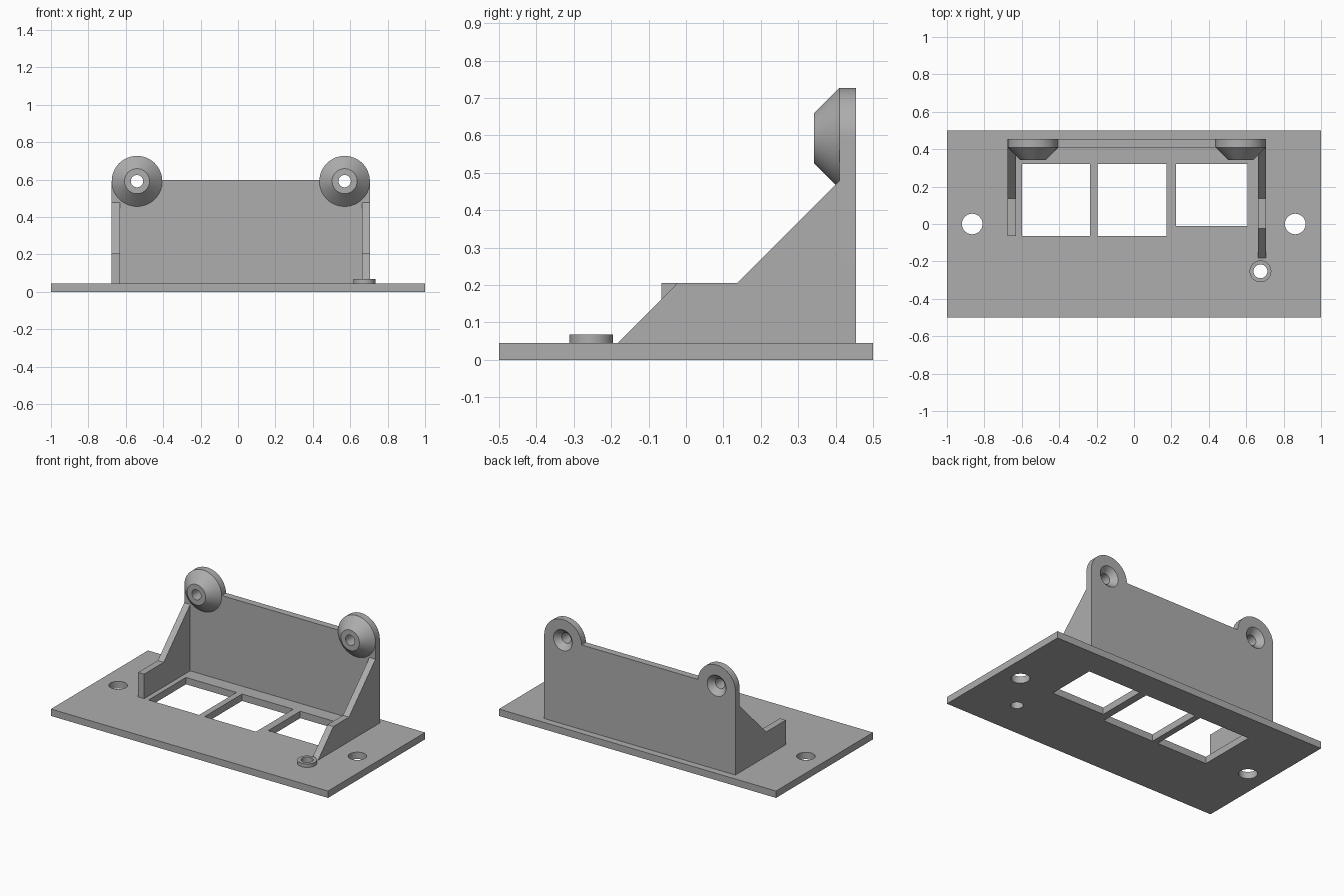
import bpy, bmesh, math
from mathutils import Matrix, Vector

if "Cube" in bpy.data.objects:
    bpy.data.objects.remove(bpy.data.objects["Cube"])

grey = bpy.data.materials.new("plain_grey")
grey.diffuse_color = (0.42, 0.42, 0.42, 1)
grey.use_nodes = True
grey.node_tree.nodes["Principled BSDF"].inputs["Base Color"].default_value = grey.diffuse_color
SEG = 64


def finish(name, bm):
    bmesh.ops.recalc_face_normals(bm, faces=bm.faces[:])
    me = bpy.data.meshes.new(name)
    bm.to_mesh(me)
    bm.free()
    me.materials.append(grey)
    ob = bpy.data.objects.new(name, me)
    bpy.context.collection.objects.link(ob)
    return ob


def prism(name, points, direction):
    """Extrude a closed 3D outline along a direction."""
    bm = bmesh.new()
    face = bm.faces.new([bm.verts.new(p) for p in points])
    ext = bmesh.ops.extrude_face_region(bm, geom=[face])
    verts = [g for g in ext["geom"] if isinstance(g, bmesh.types.BMVert)]
    bmesh.ops.translate(bm, verts=verts, vec=direction)
    return finish(name, bm)


def box(name, x0, x1, y0, y1, z0, z1):
    return prism(name, [(x0, y0, z0), (x1, y0, z0), (x1, y1, z0), (x0, y1, z0)], (0, 0, z1 - z0))


def lathe(name, profile, matrix):
    """Revolve a closed (radius, height) loop about local z; radius 0 makes a pole."""
    bm = bmesh.new()
    rings = []
    for r, h in profile:
        n = SEG if r > 0 else 1
        rings.append([bm.verts.new(matrix @ Vector((r * math.cos(math.tau * i / SEG),
                                                    r * math.sin(math.tau * i / SEG), h)))
                      for i in range(n)])
    for a, b in zip(rings, rings[1:] + rings[:1]):
        if len(a) == len(b) == 1:
            continue
        for i in range(SEG):
            j = (i + 1) % SEG
            quad = [a[i % len(a)], a[j % len(a)], b[j % len(b)], b[i % len(b)]]
            bm.faces.new(list(dict.fromkeys(quad)))
    return finish(name, bm)


def cut(ob, cutters):
    for c in cutters:
        m = ob.modifiers.new("cut", "BOOLEAN")
        m.operation, m.solver, m.object = "DIFFERENCE", "EXACT", c
        bpy.context.view_layer.objects.active = ob
        bpy.ops.object.modifier_apply(modifier=m.name)
        bpy.data.objects.remove(c)


def smooth(ob):
    bpy.ops.object.select_all(action="DESELECT")
    ob.select_set(True)
    bpy.context.view_layer.objects.active = ob
    bpy.ops.object.shade_smooth_by_angle(angle=math.radians(30))


# base plate with windows, mounting holes and a small boss hole
T = 0.045
base = box("base_plate", -1, 1, -0.5, 0.5, 0, T)
cutters = [box("window_cutter", x0, x1, y0, 0.32, -0.1, 0.2)
           for x0, x1, y0 in ((-0.6, -0.235, -0.065), (-0.195, 0.175, -0.065), (0.225, 0.608, -0.01))]
cutters += [lathe("hole_cutter", [(0, -0.1), (r, -0.1), (r, 0.2), (0, 0.2)], Matrix.Translation((x, y, 0)))
            for x, y, r in ((-0.865, 0, 0.055), (0.862, 0, 0.055), (0.676, -0.253, 0.037))]
cut(base, cutters)
smooth(base)

# raised ring around the small hole
smooth(lathe("boss_ring", [(0.037, T), (0.058, T), (0.058, 0.068), (0.037, 0.068)],
             Matrix.Translation((0.676, -0.253, 0))))

# back wall with two rounded ears
XL, XR, YF, YB = -0.675, 0.705, 0.41, 0.455
R, EZ, WZ = 0.135, 0.592, 0.597
EARS = (0.57, -0.54)
tilt = math.asin((WZ - EZ) / R)
outline = [(XL, YF, T), (XR, YF, T)]
for cx, a0, a1 in ((EARS[0], 0, math.pi - tilt), (EARS[1], tilt, math.pi)):
    for i in range(33):
        a = a0 + (a1 - a0) * i / 32
        outline.append((cx + R * math.cos(a), YF, EZ + R * math.sin(a)))
wall = prism("back_wall", outline, (0, YB - YF, 0))

# ear cones in front, with screw holes countersunk from the back
for cx in EARS:
    place = Matrix.Translation((cx, 0, EZ)) @ Matrix.Rotation(-math.pi / 2, 4, "X")
    cut(wall, [lathe("screw_cutter", [(0, 0.3), (0.033, 0.3), (0.033, 0.42), (0.069, 0.456),
                                      (0.069, 0.5), (0, 0.5)], place)])
    smooth(lathe("ear_cone", [(0.033, 0.342), (0.067, 0.342), (R, YF), (0.033, YF)], place))
smooth(wall)

# side gussets: the left ends square, the right ends in a slope
top = [(YF, T), (YF, 0.478), (0.137, 0.205)]
for name, x, end in (("left_gusset", XL, [(-0.065, 0.205), (-0.065, T)]),
                     ("right_gusset", XR - 0.043, [(-0.023, 0.205), (-0.183, T)])):
    prism(name, [(x, y, z) for y, z in top + end], (0.043, 0, 0))
